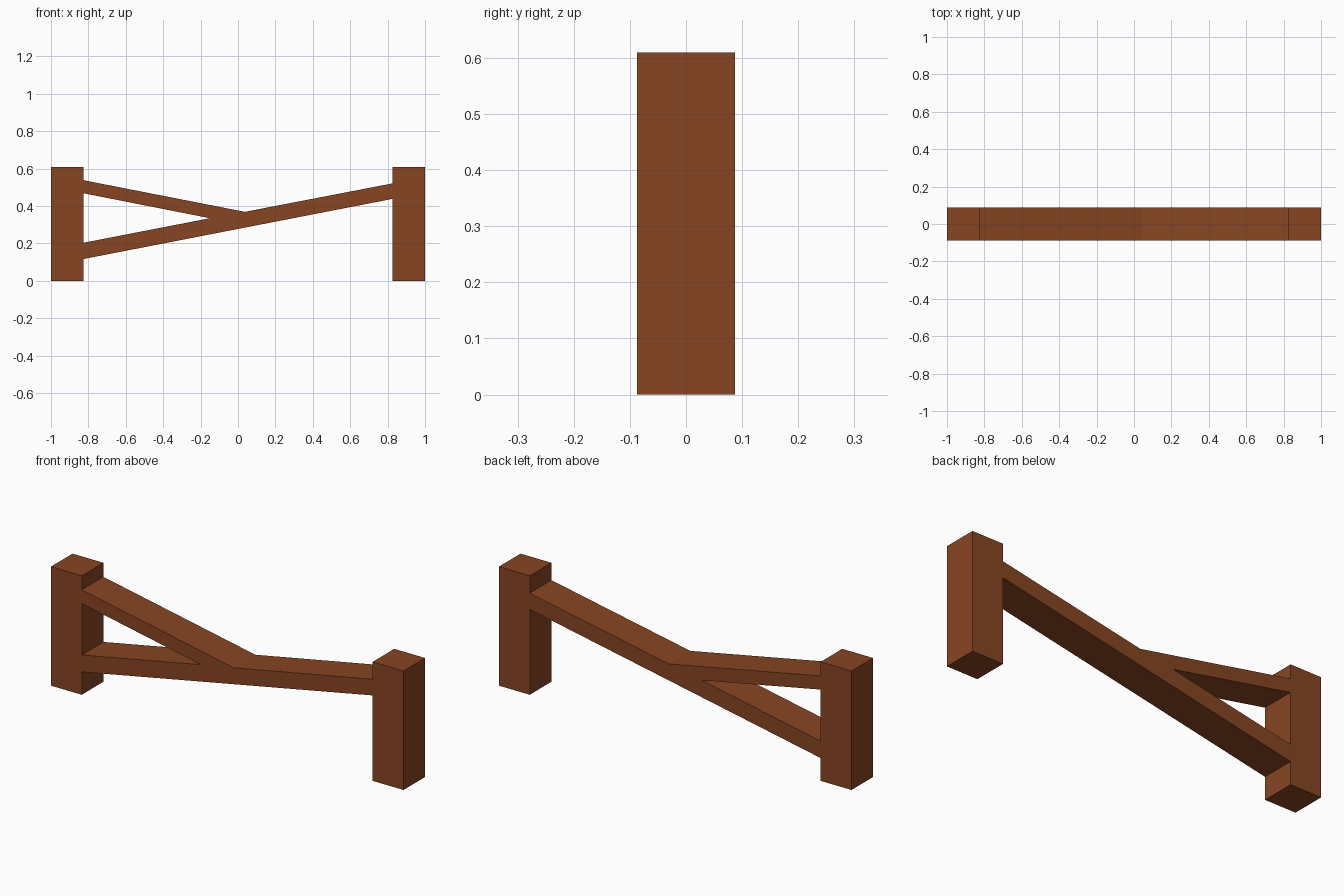
import bpy
import bmesh

if "Cube" in bpy.data.objects:
    bpy.data.objects.remove(bpy.data.objects["Cube"])

HALF_DEPTH = 0.0875   # all timbers share one depth
POST_IN = 0.825       # inner face of the posts
HEIGHT = 0.61

wood = bpy.data.materials.new("brown_wood")
wood.diffuse_color = (0.242, 0.06, 0.016, 1.0)
wood.use_nodes = True
wood.node_tree.nodes["Principled BSDF"].inputs["Base Color"].default_value = wood.diffuse_color


def timber(name, profile):
    """Extrude a front-view (x, z) outline through the timber depth."""
    bm = bmesh.new()
    face = bm.faces.new([bm.verts.new((x, -HALF_DEPTH, z)) for x, z in profile])
    ext = bmesh.ops.extrude_face_region(bm, geom=[face], use_keep_orig=True)
    verts = [v for v in ext["geom"] if isinstance(v, bmesh.types.BMVert)]
    bmesh.ops.translate(bm, verts=verts, vec=(0, 2 * HALF_DEPTH, 0))
    bmesh.ops.recalc_face_normals(bm, faces=bm.faces)
    mesh = bpy.data.meshes.new(name)
    bm.to_mesh(mesh)
    bm.free()
    mesh.materials.append(wood)
    obj = bpy.data.objects.new(name, mesh)
    bpy.context.collection.objects.link(obj)
    return obj


# Upright posts at both ends
for name, s in (("left_post", -1), ("right_post", 1)):
    timber(name, [(s, 0), (s * POST_IN, 0), (s * POST_IN, HEIGHT), (s, HEIGHT)])

# Long diagonal brace with the short upper brace branching off, one outline
timber("forked_brace", [
    (-POST_IN, 0.117), (POST_IN, 0.438), (POST_IN, 0.521),
    (0.037, 0.369),                       # upper crotch
    (-POST_IN, 0.538), (-POST_IN, 0.468),
    (-0.15, 0.335),                       # inner crotch
    (-POST_IN, 0.204),
])
